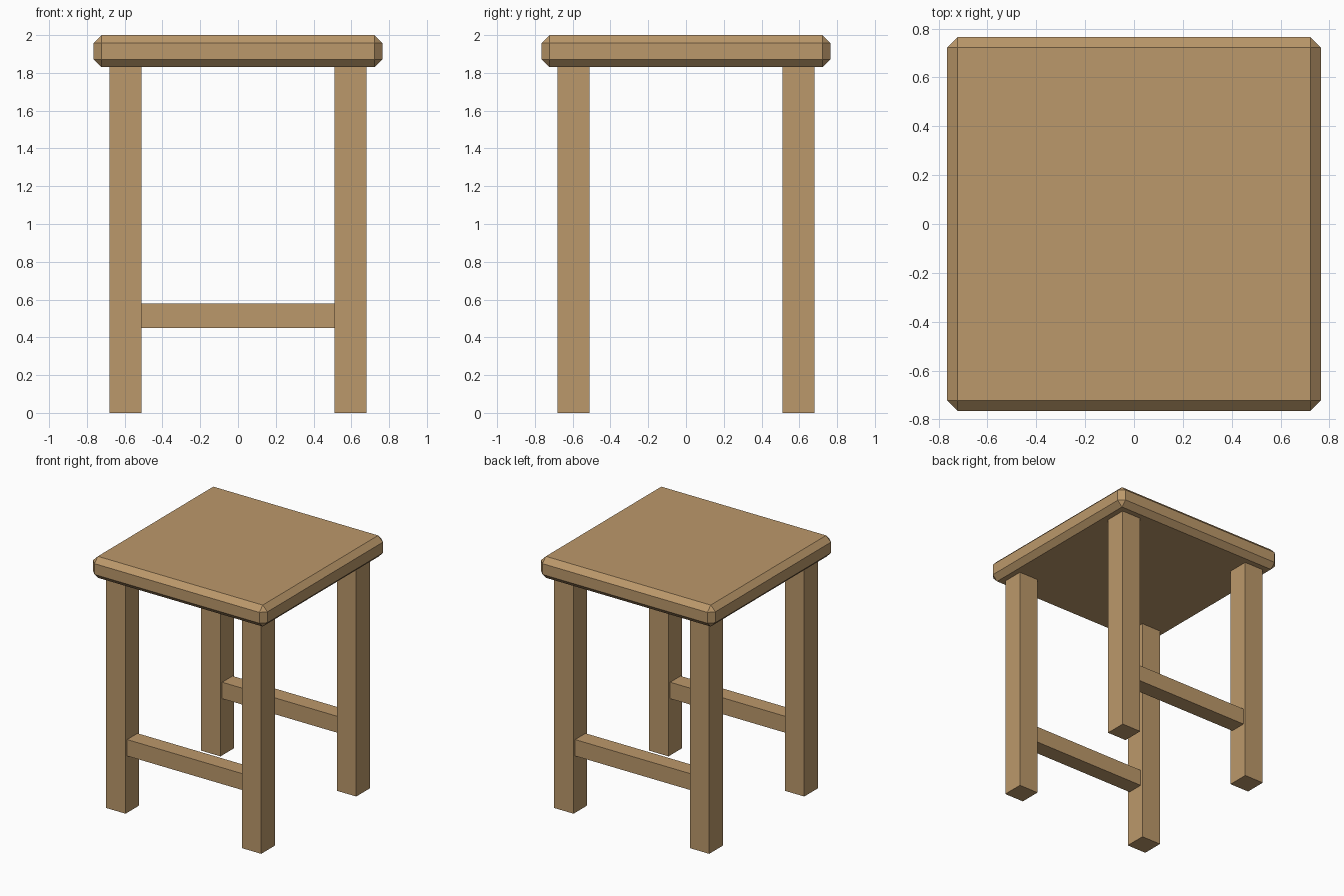
import bpy

if "Cube" in bpy.data.objects:
    bpy.data.objects.remove(bpy.data.objects["Cube"])

wood = bpy.data.materials.new("light_wood")
wood.diffuse_color = (0.50, 0.315, 0.145, 1.0)
wood.use_nodes = True
wood.node_tree.nodes["Principled BSDF"].inputs["Base Color"].default_value = wood.diffuse_color


def box(name, centre, size):
    """Axis-aligned wooden block."""
    bpy.ops.mesh.primitive_cube_add(size=1, location=centre)
    ob = bpy.context.object
    ob.name = name
    ob.scale = size
    bpy.ops.object.transform_apply(location=False, rotation=False, scale=True)
    ob.data.materials.append(wood)
    return ob


SEAT_BOTTOM, HEIGHT = 1.83, 2.0
LEG, LEG_POS = 0.17, 0.595
RAIL = 0.13

# Seat slab with chamfered edges
seat = box("seat", (0, 0, (SEAT_BOTTOM + HEIGHT) / 2),
           (1.53, 1.53, HEIGHT - SEAT_BOTTOM))
bevel = seat.modifiers.new("chamfer", 'BEVEL')
bevel.width = 0.042
bevel.segments = 1

for y, side in ((-1, "front"), (1, "back")):
    # Square legs
    for x, hand in ((-1, "left"), (1, "right")):
        box(f"{side}_{hand}_leg", (x * LEG_POS, y * LEG_POS, SEAT_BOTTOM / 2),
            (LEG, LEG, SEAT_BOTTOM))
    # Rail between each pair of legs
    box(f"{side}_rail", (0, y * LEG_POS, 0.515),
        (2 * LEG_POS - LEG, RAIL, RAIL))
